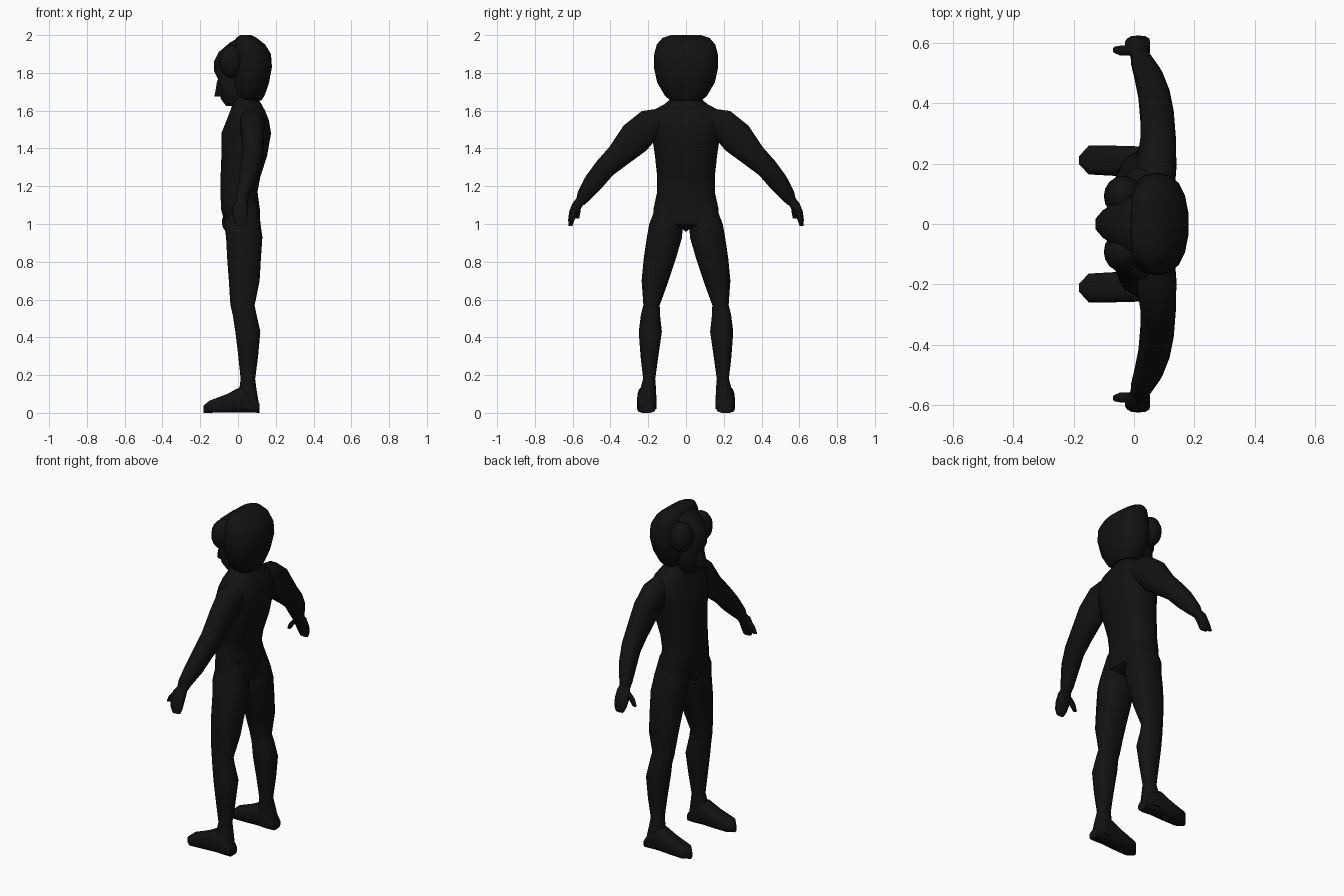
import bpy, bmesh, math
from mathutils import Vector

mat = bpy.data.materials.new("black")
mat.diffuse_color = (0.006, 0.006, 0.006, 1)
X, Y, Z = Vector((1, 0, 0)), Vector((0, 1, 0)), Vector((0, 0, 1))


def finish(bm, name, mirror=False, angle=45):
    bmesh.ops.recalc_face_normals(bm, faces=bm.faces[:])
    me = bpy.data.meshes.new(name)
    bm.to_mesh(me)
    bm.free()
    ob = bpy.data.objects.new(name, me)
    bpy.context.collection.objects.link(ob)
    me.materials.append(mat)
    if mirror:
        m = ob.modifiers.new("mirror", 'MIRROR')
        m.use_axis = (False, True, False)
    bpy.ops.object.select_all(action='DESELECT')
    ob.select_set(True)
    bpy.context.view_layer.objects.active = ob
    bpy.ops.object.shade_smooth_by_angle(angle=math.radians(angle))
    return ob


def loft(name, rings, n=12, p=0.85, mirror=False):
    """rings: (centre, u half-axis, v half-axis), joined and capped."""
    bm = bmesh.new()
    loops = []
    for c, u, v in rings:
        loop = []
        for i in range(n):
            a = 2 * math.pi * (i + 0.5) / n
            ca, sa = math.cos(a), math.sin(a)
            loop.append(bm.verts.new(Vector(c) + u * math.copysign(abs(ca) ** p, ca)
                                     + v * math.copysign(abs(sa) ** p, sa)))
        loops.append(loop)
    for a, b in zip(loops, loops[1:]):
        for i in range(n):
            j = (i + 1) % n
            bm.faces.new((a[i], a[j], b[j], b[i]))
    bm.faces.new(loops[0][::-1])
    bm.faces.new(loops[-1])
    return finish(bm, name, mirror)


def flat(rows):
    """Horizontal rings from (z, x min, x max, y min, y max)."""
    return [(((a + b) / 2, (c + d) / 2, z), X * (b - a) / 2, Y * (d - c) / 2)
            for z, a, b, c, d in rows]


def tube(rows):
    """Limb rings in the y-z plane from (x, y, z, x radius, radius, tilt)."""
    return [((x, y, z), X * rx, (Y * math.cos(math.radians(t)) + Z * math.sin(math.radians(t))) * r)
            for x, y, z, rx, r, t in rows]


def ball(name, loc, size, mirror=False):
    bm = bmesh.new()
    bmesh.ops.create_uvsphere(bm, u_segments=16, v_segments=10, radius=1)
    for v in bm.verts:
        v.co = Vector([c * s + l for c, s, l in zip(v.co, size, loc)])
    return finish(bm, name, mirror)


# torso and neck
torso = [(0.97, -0.04, 0.08, 0.05), (1.0, -0.07, 0.12, 0.17), (1.08, -0.092, 0.117, 0.175),
         (1.17, -0.094, 0.105, 0.155), (1.25, -0.094, 0.12, 0.155), (1.36, -0.09, 0.156, 0.167),
         (1.48, -0.09, 0.177, 0.185), (1.55, -0.062, 0.165, 0.2), (1.6, -0.042, 0.145, 0.18),
         (1.635, -0.03, 0.125, 0.115), (1.66, -0.03, 0.11, 0.085), (1.72, -0.03, 0.11, 0.08)]
loft("torso", flat([(z, a, b, -w, w) for z, a, b, w in torso]), n=16)
ball("groin", (-0.055, 0, 1.01), (0.03, 0.024, 0.05))

# legs
loft("legs", flat([(1.12, -0.06, 0.10, 0.03, 0.15), (1.0, -0.076, 0.122, 0.015, 0.197),
                   (0.93, -0.066, 0.132, 0.018, 0.21), (0.82, -0.06, 0.124, 0.05, 0.226),
                   (0.7, -0.051, 0.117, 0.09, 0.237), (0.57, -0.042, 0.09, 0.138, 0.227),
                   (0.52, -0.03, 0.1, 0.136, 0.24), (0.43, -0.016, 0.12, 0.126, 0.252),
                   (0.3, 0.0, 0.108, 0.145, 0.242), (0.18, 0.013, 0.092, 0.162, 0.228),
                   (0.12, 0.005, 0.1, 0.157, 0.245), (0.06, 0.0, 0.11, 0.155, 0.256),
                   (0.02, 0.0, 0.114, 0.155, 0.258)]), mirror=True)

# feet, lofted from heel to toe: (x, top, y min, y max)
feet = [(0.113, 0.05, 0.17, 0.245), (0.08, 0.1, 0.157, 0.256), (0.015, 0.14, 0.157, 0.258),
        (-0.06, 0.1, 0.158, 0.26), (-0.15, 0.066, 0.163, 0.26), (-0.182, 0.04, 0.198, 0.224)]
loft("feet", [((x, (a + b) / 2, t / 2), Y * (b - a) / 2, Z * t / 2) for x, t, a, b in feet],
     n=12, p=0.6, mirror=True)

# arms and hands
loft("arms", tube([(0.07, 0.1, 1.55, 0.065, 0.07, 70), (0.075, 0.195, 1.525, 0.067, 0.085, 62),
                   (0.08, 0.27, 1.455, 0.06, 0.092, 48), (0.076, 0.36, 1.36, 0.057, 0.068, 46),
                   (0.066, 0.43, 1.295, 0.053, 0.058, 42), (0.048, 0.49, 1.22, 0.047, 0.054, 40),
                   (0.025, 0.54, 1.15, 0.036, 0.04, 35), (0.018, 0.562, 1.11, 0.03, 0.025, 25)]),
     mirror=True)
loft("hands", tube([(0.02, 0.555, 1.13, 0.026, 0.024, 25), (0.014, 0.576, 1.1, 0.04, 0.027, 20),
                    (0.012, 0.596, 1.06, 0.043, 0.023, 15), (0.014, 0.608, 1.02, 0.038, 0.016, 8),
                    (0.016, 0.611, 0.99, 0.025, 0.01, 0)]), n=10, mirror=True)
loft("thumbs", tube([(-0.005, 0.574, 1.1, 0.02, 0.018, 0), (-0.04, 0.574, 1.065, 0.016, 0.017, 0),
                     (-0.06, 0.576, 1.03, 0.011, 0.011, 0)]), n=8, mirror=True)

# rounded helmet covering the back of the head
helmet = [(1.655, 0.0, 0.125, 0.085), (1.68, -0.015, 0.142, 0.112), (1.75, -0.03, 0.166, 0.153),
          (1.83, -0.03, 0.181, 0.17), (1.9, -0.025, 0.176, 0.168), (1.95, -0.018, 0.145, 0.155),
          (1.985, -0.01, 0.1, 0.125), (2.0, 0.01, 0.07, 0.08)]
loft("helmet", flat([(z, a, b, -w, w) for z, a, b, w in helmet]), n=18)

# narrow face with snout, chin and large side eyes
face = [(1.625, -0.065, 0.03, 0.05), (1.665, -0.095, 0.06, 0.075), (1.72, -0.105, 0.06, 0.085),
        (1.77, -0.11, 0.06, 0.08), (1.81, -0.131, 0.06, 0.065), (1.86, -0.131, 0.06, 0.06),
        (1.91, -0.105, 0.06, 0.09), (1.96, -0.045, 0.06, 0.09), (1.98, -0.01, 0.06, 0.06)]
loft("face", flat([(z, a, b, -w, w) for z, a, b, w in face]), n=12, p=1)
ball("eyes", (-0.035, 0.092, 1.86), (0.065, 0.068, 0.088), mirror=True)
loft("mouthpiece", flat([(1.675, -0.127, -0.05, -0.04, 0.04), (1.70, -0.122, -0.05, -0.045, 0.045),
                         (1.76, -0.112, -0.05, -0.035, 0.035)]), n=8, p=0.7)
